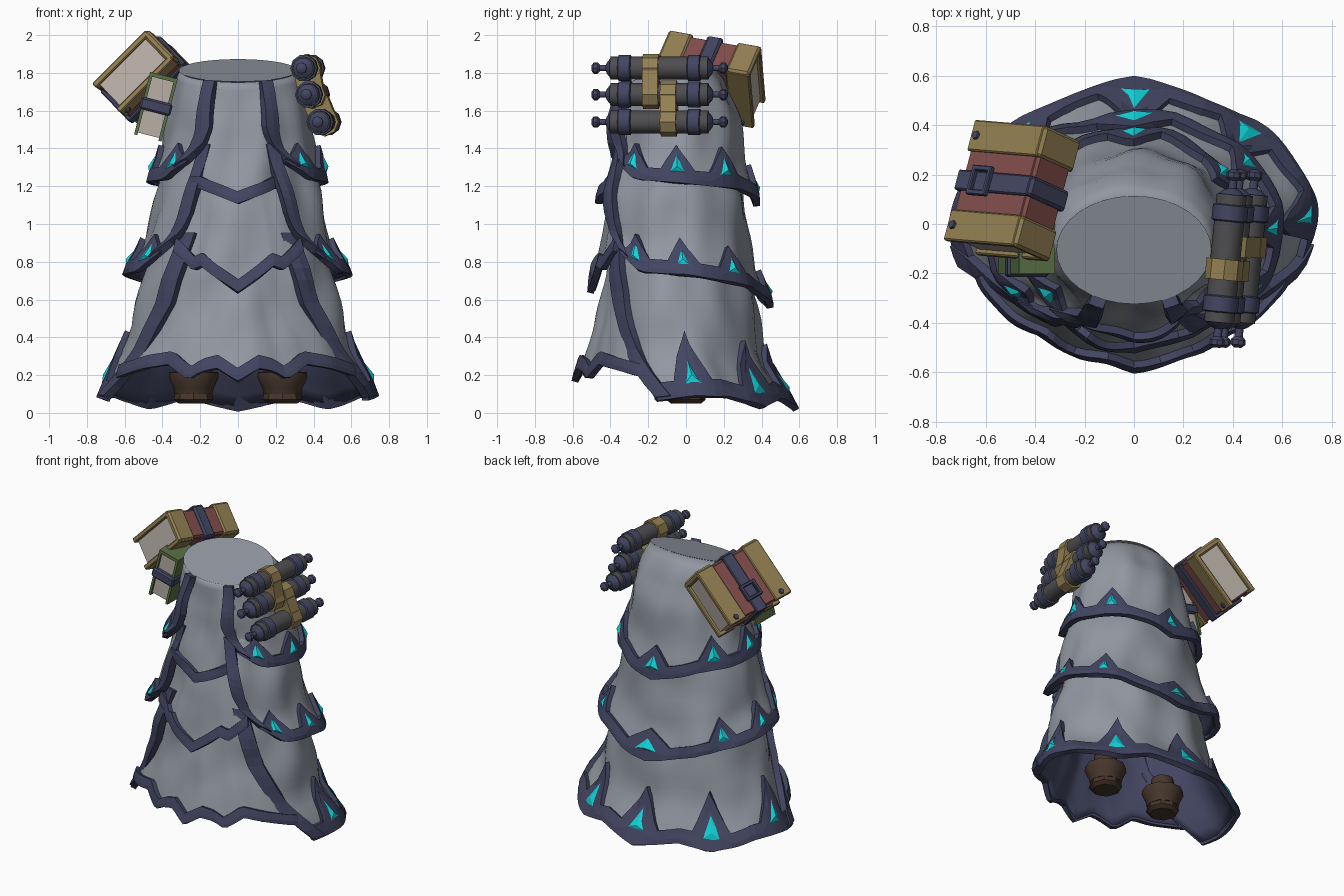
import bpy, bmesh, math
from mathutils import Vector, Matrix, noise

if "Cube" in bpy.data.objects:
    bpy.data.objects.remove(bpy.data.objects["Cube"])

def mat(name, *rgb):
    m = bpy.data.materials.new(name)
    m.diffuse_color = (*rgb, 1)
    m.use_nodes = True
    m.node_tree.nodes["Principled BSDF"].inputs["Base Color"].default_value = m.diffuse_color
    return m

CLOTH = mat("grey cloth", .285, .31, .355)
NAVY = mat("navy trim", .055, .06, .12)
CYAN = mat("cyan gem", .005, .66, .70)
GOLD = mat("tan leather", .29, .215, .085)
RED = mat("red cover", .22, .075, .07)
GREEN = mat("green cover", .10, .16, .06)
DARK = mat("dark scroll", .075, .075, .08)
PAPER = mat("paper", .48, .43, .38)
BROWN = mat("brown boot", .06, .037, .024)

def add(name, verts, faces, *mats, smooth=None):
    me = bpy.data.meshes.new(name)
    me.from_pydata([tuple(v) for v in verts], [], faces)
    for m in mats:
        me.materials.append(m)
    ob = bpy.data.objects.new(name, me)
    bpy.context.collection.objects.link(ob)
    if smooth:
        bpy.context.view_layer.objects.active = ob
        ob.select_set(True)
        bpy.ops.object.shade_smooth_by_angle(angle=math.radians(smooth))
        ob.select_set(False)
    return ob

def grid(name, rows, *mats, thick, offset, smooth=None):
    """Sheet through rows of points, thickened; last material goes inside."""
    n = len(rows[0])
    faces = [(j*n+i, j*n+i+1, (j+1)*n+i+1, (j+1)*n+i)
             for j in range(len(rows)-1) for i in range(n-1)]
    ob = add(name, [p for r in rows for p in r], faces, *mats, smooth=smooth)
    so = ob.modifiers.new("thickness", 'SOLIDIFY')
    so.thickness, so.offset = thick, offset
    so.material_offset = so.material_offset_rim = len(mats) - 1
    return ob

def interp(keys, t):
    t = min(max(t, keys[0][0]), keys[-1][0])
    for a, b in zip(keys, keys[1:]):
        if t <= b[0]:
            f = (t - a[0]) / (b[0] - a[0])
            return [u + (v-u)*f for u, v in zip(a[1:], b[1:])]

def rim_z(th):
    return 1.81 + .06*math.cos(th)

def surface(centre, top, rows, span, hem, seed, peak, width, boxy=1):
    """Returns point(s, t, out): s runs around (-1..1), t runs down (0..1)."""
    def point(s, t, out=0, upright=False):
        if upright:     # keep the same direction at every height
            s *= span[-1][1] / interp(span, t)[0]
        th = centre + s*math.radians(interp(span, t)[0])
        rx, yf, yb = interp(rows, t)
        cy, ry = (yf+yb)/2, (yb-yf)/2
        x, y = rx*math.sin(th), ry*math.cos(th)
        z0 = top if top else rim_z(th)
        z = z0 + (interp(hem, abs(s))[0] - z0)*t
        n = Vector((x/rx**2, y/ry**2, 0)).normalized()
        fold = noise.noise(Vector((x*5, y*5 + seed, z*4)))*.03 + .006*math.sin(9*th + 5*z + seed)
        fold *= min(1, t*4)
        fold += peak*t*t*max(0, 1 - abs(s)/width)
        x = math.copysign(rx*abs(math.sin(th))**(1 + (boxy-1)*t), x)
        return Vector((x, y+cy, z)) + n*(out + fold)
    return point

def build_layer(name, p, top, hem, arc, gems=(), gem=(.046, .10), tooth=(.10, .13), band=.068, sides=.075):
    # cloth sheet
    S = [i/24 - 1 for i in range(49)]
    grid(name + "_cloth", [[p(s, t/14) for s in S] for t in range(15)], CLOTH, NAVY,
         thick=.012, offset=-1, smooth=35)
    length = lambda s: (top or 1.8) - interp(hem, abs(s))[0]
    allg = sorted({g*k for g in gems for k in (1, -1)})
    hw = tooth[0]/arc
    # hem band with a pointed tooth above each gem
    S = sorted({round(v, 4) for v in S + [g+d for g in allg for d in (-hw, -hw/2, 0, hw/2, hw)] if abs(v) <= 1})
    def height(s):
        return band + max([0] + [tooth[1]*(1 - abs(s-g)/hw) for g in allg])
    grid(name + "_hem_trim", [[p(s, 1 + .015/length(s) - height(s)*k/3/length(s), .012, True) for s in S]
                              for k in (3, 2, 1, 0)], NAVY, thick=.036, offset=0)
    # trim down the front opening
    if sides:
        for k, side in ((1, "right"), (-1, "left")):
            cols = (1 - sides/arc, 1 - sides/2/arc, 1 + .005/arc)
            grid(f"{name}_{side}_edge_trim", [[p(k*s, t/14, .018) for s in cols] for t in range(15)],
                 NAVY, thick=.045, offset=0)
    # faceted gems
    for i, g in enumerate(allg):
        w, h = gem[0]/arc, gem[1]
        if top == .95 and g == 0:
            w, h = w*1.4, h*1.1
        L = length(g)
        q = lambda s, up, o: p(s, 1 - up/L, o, True)
        b = band*.6
        add(f"{name}_gem_{i}", [q(g-w, b, .029), q(g+w, b, .029), q(g, b+h, .029), q(g, b+h*.33, .047)],
            [(0, 1, 3), (1, 2, 3), (2, 0, 3), (2, 1, 0)], CYAN)

# three open tiers wrapping around from the back
tiers = [
    ("upper_tier", None, [(0, .31, -.32, .11), (.12, .335, -.335, .2), (.4, .37, -.37, .28), (.8, .415, -.39, .31), (1, .455, -.41, .34)],
     [(0, 158), (.6, 160), (.8, 156), (1, 147)],
     [(0, 1.11), (.25, 1.2), (.6, 1.23), (.86, 1.25), (1, 1.34)], 1.1, (0, .35, .62, .88), {}),
    ("middle_tier", 1.42, [(0, .36, -.36, .24), (.4, .44, -.415, .31), (.8, .50, -.42, .35), (1, .58, -.43, .40)],
     [(0, 157), (.65, 153), (.85, 149), (1, 141)],
     [(0, .57), (.25, .68), (.6, .74), (.86, .76), (1, .86)], 1.25, (0, .36, .63, .88), {}),
    ("lower_tier", .95, [(0, .42, -.40, .27), (.3, .51, -.44, .35), (.75, .6, -.45, .39), (1, .72, -.45, .50)],
     [(0, 149), (.42, 142), (.72, 128), (1, 111)],
     [(0, .03), (.2, .09), (.36, .04), (.6, .1), (.8, .10), (1, .08)], 1.25, (0, .37, .78),
     dict(gem=(.062, .16), tooth=(.13, .26), band=.085, sides=.1)),
]
for i, (name, top, rows, span, hem, arc, gems, kw) in enumerate(tiers):
    p = surface(0, top, rows, span, hem, i*3.7, (.02, .025, .065)[i], .32, (1, .8, 1)[i])
    build_layer(name, p, top, hem, arc, gems, **kw)

# layered front panels
panels = [
    ("upper_panel", None, [(0, .30, -.315, .1), (.5, .36, -.36, .2), (1, .42, -.41, .3)],
     [(0, 34), (1, 34)], [(0, 1.12), (.75, 1.2), (1, 1.2)], .25),
    ("middle_panel", 1.32, [(0, .38, -.36, .25), (.6, .45, -.41, .3), (1, .52, -.45, .3)],
     [(0, 34), (1, 40)], [(0, .65), (.3, .73), (.5, .79), (.65, .77), (1, .87)], .33),
    ("lower_panel", .92, [(0, .42, -.40, .28), (.6, .53, -.46, .3), (1, .62, -.51, .3)],
     [(0, 40), (.5, 50), (1, 76)], [(0, .18), (.13, .25), (.23, .23), (.31, .19), (.46, .27), (.65, .25), (1, .2)], .75),
]
for i, (name, top, rows, span, hem, arc) in enumerate(panels):
    p = surface(math.pi, top, rows, span, hem, 20 + i*4.1, (.025, .05, .06)[i], (.8, .8, .5)[i])
    build_layer(name, p, top, hem, arc, sides=0)

# tilted closed waist
N = 32
ring = [2*math.pi*i/N for i in range(N)]
add("waist_cap", [(.314*math.sin(a), -.105 + .219*math.cos(a), rim_z(a) + .003) for a in ring],
    [tuple(range(N))[::-1]], CLOTH)

def lathe(name, prof, m, origin, axis, n=10):
    """Turned part: prof is (distance along axis, radius)."""
    R = Vector(axis).to_track_quat('Z', 'Y').to_matrix()
    vs = [Vector(origin) + R @ Vector((r*math.cos(2*math.pi*k/n), r*math.sin(2*math.pi*k/n), d))
          for d, r in prof for k in range(n)]
    fs = [(j*n+k, j*n+(k+1) % n, (j+1)*n+(k+1) % n, (j+1)*n+k) for j in range(len(prof)-1) for k in range(n)]
    fs += [tuple(range(n))[::-1], tuple(range(len(vs)-n, len(vs)))]
    return add(name, vs, fs, m, smooth=40)

# boots
for x in (-.235, .235):
    o = (x, 0, 0)
    lathe("boot_cuff", [(.10, .10), (.135, .108), (.185, .132), (.215, .13), (.22, .08), (.3, .07)], BROWN, o, (0, 0, 1))
    lathe("boot_foot", [(.05, .08), (.07, .105), (.115, .095)], BROWN, o, (0, 0, 1), 8)

# three scroll tubes with end caps and knobs
AX = Vector((.1, 1, 0)).normalized()
scrolls = [Vector((.37, -.14, 1.825)), Vector((.395, -.14, 1.685)), Vector((.455, -.14, 1.54))]
for c in scrolls:
    lathe("scroll_tube", [(-.26, .061), (.26, .061)], DARK, c, AX, 12)
    for k in (1, -1):
        a = AX*k
        lathe("scroll_ring", [(.15, .062), (.155, .072), (.215, .072), (.22, .06)], NAVY, c, a)
        lathe("scroll_shoulder", [(.26, .055), (.28, .03), (.285, .017), (.325, .017)], NAVY, c, a)
        lathe("scroll_knob", [(.318, .018), (.33, .03), (.35, .03), (.362, .014)], NAVY, c, a, 8)

def box(name, m, frame, lo, hi, bevel=0):
    """Box from lo to hi in the local frame."""
    vs = [frame @ Vector((x, y, z)) for x in (lo[0], hi[0]) for y in (lo[1], hi[1]) for z in (lo[2], hi[2])]
    ob = add(name, vs, [(0, 1, 3, 2), (4, 6, 7, 5), (0, 4, 5, 1), (2, 3, 7, 6), (0, 2, 6, 4), (1, 5, 7, 3)], m)
    if bevel:
        b = ob.modifiers.new("bevel", 'BEVEL')
        b.width, b.segments = bevel, 1
    return ob

# leather straps tying the tubes together
for d, n in ((-.045, 0), (.05, 1)):
    for c in scrolls[n:n+2]:
        lathe("scroll_strap", [(d-.042, .076), (d+.042, .076)], GOLD, c, AX, 8)
    a, b = scrolls[n] + AX*d, scrolls[n+1] + AX*d
    w = (b-a).normalized()
    side = AX.cross(w).normalized()
    F = Matrix((AX, w, side)).transposed().to_4x4()
    F.translation = (a+b)/2
    box("strap_link", GOLD, F, (-.042, -.06, -.068), (.042, .06, .068))

def frame(c, a, w):
    """x along a, y along w, z square to both."""
    a = Vector(a).normalized()
    n = a.cross(Vector(w)).normalized()
    F = Matrix((a, n.cross(a), n)).transposed().to_4x4()
    F.translation = c
    return F

# large book: x along the spine, y towards the spine, z out of the cover
F = frame((-.495, .135, 1.765), (-.25, -.95, .17), (.66, -.15, .70))

def wrap(name, m, F, x0, x1, W, H, t, closed=False):
    """C-shaped cover: two boards and a spine, optionally closed."""
    for z in (-H, H-t):
        box(name + "_board", m, F, (x0, -W, z), (x1, W, z+t), .006)
    box(name + "_spine", m, F, (x0, W-t, -H*.97), (x1, W+.012, H*.97), .012)
    if closed:
        box(name + "_clasp", m, F, (x0, -W-.005, -H), (x1, -W+t, H), .006)

box("book_pages", PAPER, F, (-.235, -.175, -.085), (.235, .18, .085))
wrap("book_cover", RED, F, -.20, .20, .19, .10, .025)
for k in (-1, 1):
    lo, hi = sorted((k*.125, k*.255))
    wrap("book_corner", GOLD, F, lo, hi, .2, .112, .032)
    for z in (1, -1):
        lathe("book_rivet", [(0, .02), (.012, .016)], NAVY, F @ Vector((k*.19, -.165, z*.11)),
              F.to_3x3().col[2]*z, 6)
wrap("book_strap", NAVY, F, -.042, .042, .207, .116, .02, True)
# strap buckle
for k in (-1, 1):
    a, b = sorted((k*.04, k*.062))
    box("buckle_side", NAVY, F, (a, -.12, .113), (b, -.01, .136), .004)
    a, b = sorted((k*.035, k*.055))
    box("buckle_bar", NAVY, F, (-.062, a-.065, .113), (.062, b-.065, .136), .004)

# small book hanging below
G = frame((-.435, -.09, 1.62), (0, -1, 0), (.25, 0, .97))
box("small_book_pages", PAPER, G, (-.09, -.155, -.062), (.095, .155, .062))
for z in (-.075, .058):
    box("small_book_board", GREEN, G, (-.1, -.17, z), (.11, .17, z+.017))
box("small_book_spine", GREEN, G, (-.1, .15, -.075), (.11, .172, .075))
box("small_book_strap", NAVY, G, (-.105, -.03, -.085), (.125, .035, .085), .01)
